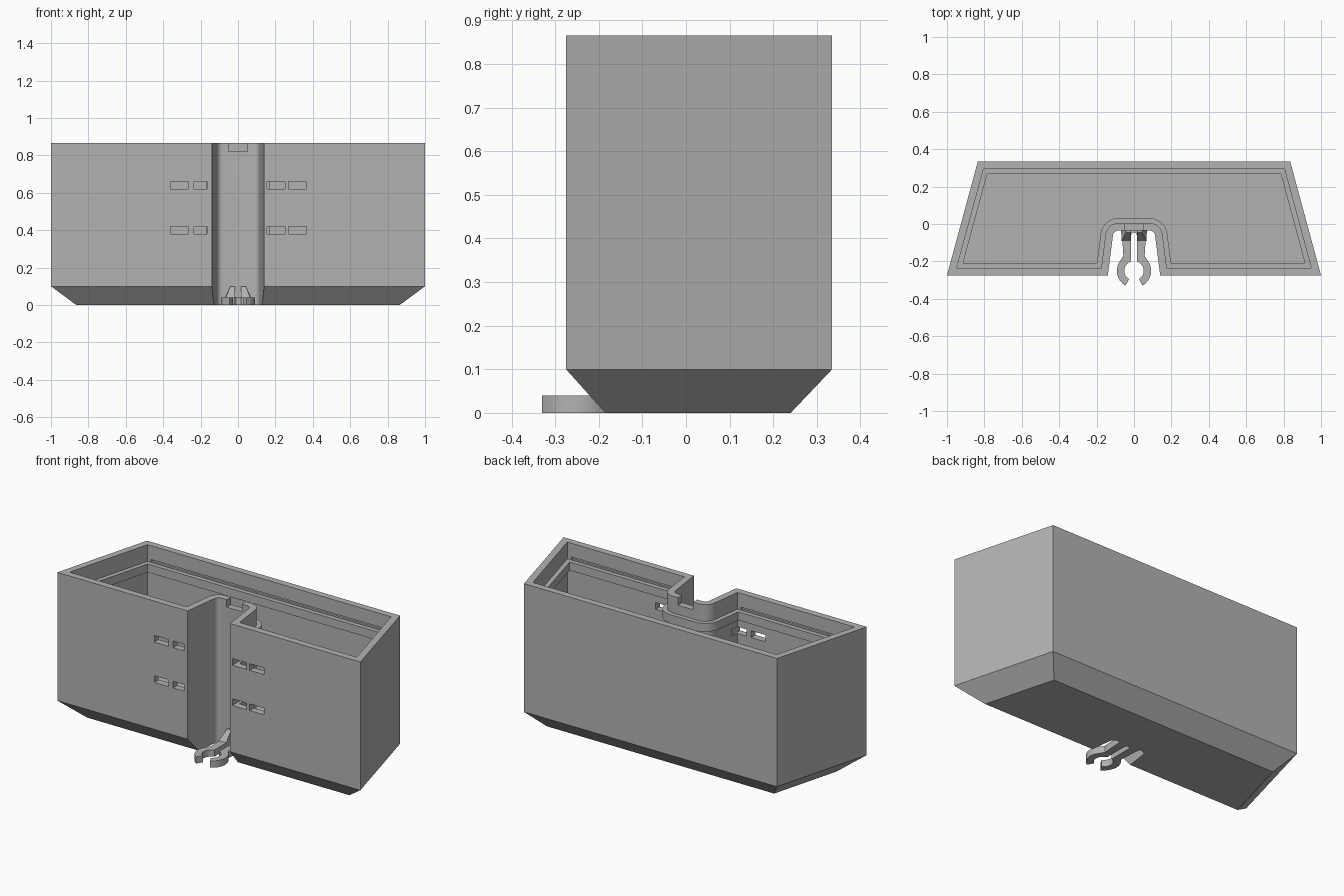
import bpy, bmesh
from math import sin, cos, radians
from mathutils import Vector
from mathutils.geometry import intersect_line_line_2d, intersect_point_line

if "Cube" in bpy.data.objects:
    bpy.data.objects.remove(bpy.data.objects["Cube"])

grey = bpy.data.materials.new("plain grey")
grey.use_nodes = True
grey.diffuse_color = (0.45, 0.45, 0.45, 1)
grey.node_tree.nodes["Principled BSDF"].inputs["Base Color"].default_value = grey.diffuse_color


def finish(name, bm):
    bmesh.ops.recalc_face_normals(bm, faces=bm.faces)
    mesh = bpy.data.meshes.new(name)
    bm.to_mesh(mesh)
    bm.free()
    mesh.materials.append(grey)
    obj = bpy.data.objects.new(name, mesh)
    bpy.context.collection.objects.link(obj)
    return obj


def loft(bm, rings):
    """Skin a stack of (outline, z) rings and cap both ends."""
    loops = [[bm.verts.new((p[0], p[1], z)) for p in pts] for pts, z in rings]
    n = len(loops[0])
    for a, b in zip(loops, loops[1:]):
        for i in range(n):
            j = (i + 1) % n
            bm.faces.new((a[i], a[j], b[j], b[i]))
    bm.faces.new(loops[0][::-1])
    bm.faces.new(loops[-1])


def box(bm, x0, x1, y0, y1, z0, z1):
    loft(bm, [([(x0, y0), (x1, y0), (x1, y1), (x0, y1)], z) for z in (z0, z1)])


def arc(cx, cy, r, start, end, steps):
    angles = [radians(start + (end - start) * i / steps) for i in range(steps + 1)]
    return [(cx + r * cos(a), cy + r * sin(a)) for a in angles]


def inset(pts, dist):
    """Move each edge of a counterclockwise outline inward by its own distance."""
    n = len(pts)
    lines = []
    for i in range(n):
        a, b = Vector(pts[i]), Vector(pts[(i + 1) % n])
        d = (b - a).normalized()
        shift = Vector((-d.y, d.x)) * dist[i]
        lines.append((a + shift, d))
    out = []
    for i in range(n):
        (p, d), (q, e) = lines[i - 1], lines[i]
        t = (q - p).cross(e) / d.cross(e)
        out.append(p + d * t)
    return out


def shade(obj):
    bpy.ops.object.select_all(action="DESELECT")
    obj.select_set(True)
    bpy.context.view_layer.objects.active = obj
    bpy.ops.object.shade_smooth_by_angle(angle=radians(30))


# Plan of the container: trapezoid with a rounded channel in the front
outline = [(0.14, -0.275), (1, -0.275), (0.835, 0.335), (-0.835, 0.335), (-1, -0.275), (-0.14, -0.275)]
outline += arc(-0.083, -0.065, 0.03, 180, 90, 6) + arc(0.083, -0.065, 0.03, 90, 0, 6)
count = len(outline)
base = inset(outline, [0.09, 0.107, 0.095, 0.107, 0.09] + [0] * (count - 5))
wall = inset(outline, [0.04] * count)
lip = inset(outline, [0.066] * count)

# Shell: tapered foot, straight walls, lid ledge, inner floor
bm = bmesh.new()
loft(bm, [(base, 0), (outline, 0.1), (outline, 0.865), (wall, 0.865), (wall, 0.765),
          (lip, 0.765), (lip, 0.715), (wall, 0.715), (wall, 0.1)])
container = finish("container", bm)

# Cutters: strap slots, channel notch, lid grooves
bm = bmesh.new()
for z in (0.4, 0.64):
    for x0, x1 in ((-0.36, -0.265), (-0.235, -0.165), (0.155, 0.25), (0.27, 0.365)):
        box(bm, x0, x1, -0.3, -0.19, z - 0.02, z + 0.02)
box(bm, -0.05, 0.05, -0.06, 0.02, 0.82, 0.9)
box(bm, -0.78, 0.78, 0.28, 0.308, 0.768, 0.783)
for x0, x1 in ((-0.92, -0.2), (0.2, 0.92)):
    box(bm, x0, x1, -0.248, -0.22, 0.768, 0.783)
cutter = finish("cutter", bm)
cutter.hide_render = True
cut = container.modifiers.new("cut", "BOOLEAN")
cut.operation, cut.solver, cut.object = "DIFFERENCE", "EXACT", cutter
bpy.context.view_layer.objects.active = container
bpy.ops.object.modifier_apply(modifier="cut")
bpy.data.objects.remove(cutter)
shade(container)

# Spring clip: two arms ending in a round open jaw
half = [(0.066, -0.02), (0.057, -0.17)]
half += arc(0, -0.25, 0.092, 42, -60, 8) + arc(0, -0.25, 0.052, -60, 73, 10)
half += arc(0, -0.06, 0.015, 0, 60, 3)
profile = half + [(0, -0.045)] + [(-x, y) for x, y in reversed(half)]
bm = bmesh.new()
loft(bm, [(profile, 0), (profile, 0.04)])
shade(finish("clip", bm))

# Sloped gussets joining the clip arms to the channel
for side, name in ((1, "left_gusset"), (-1, "right_gusset")):
    bm = bmesh.new()
    rings = [([(0.015, -0.09), (0.066, -0.09), (0.07, -0.02), (0.015, -0.02)], 0.038),
             ([(0.015, -0.045), (0.042, -0.045), (0.042, -0.02), (0.015, -0.02)], 0.1)]
    loft(bm, [([(x * side, y) for x, y in pts], z) for pts, z in rings])
    finish(name, bm)
